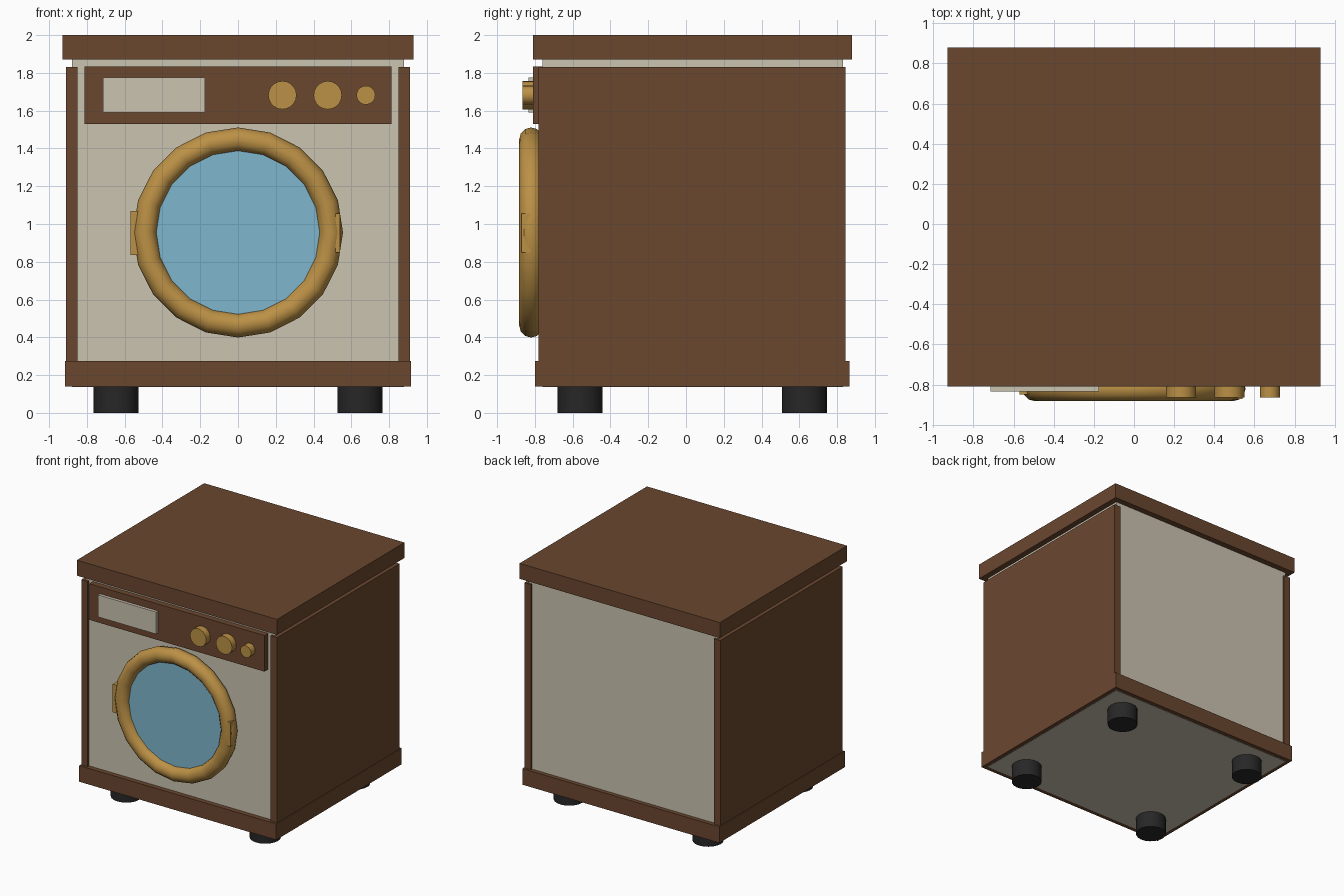
import bpy
import math

cube = bpy.data.objects.get("Cube")
if cube:
    bpy.data.objects.remove(cube, do_unlink=True)


def material(name, rgb):
    m = bpy.data.materials.new(name)
    m.use_nodes = True
    color = (*rgb, 1)
    m.diffuse_color = color
    bsdf = next(n for n in m.node_tree.nodes if n.type == 'BSDF_PRINCIPLED')
    bsdf.inputs["Base Color"].default_value = color
    bsdf.inputs["Roughness"].default_value = 0.6
    return m


wood = material("brown wood", (0.145, 0.063, 0.028))
cream = material("cream enamel", (0.6, 0.55, 0.44))
brass = material("brass", (0.5, 0.28, 0.06))
glass = material("blue glass", (0.21, 0.47, 0.61))
rubber = material("black rubber", (0.02, 0.02, 0.02))


def finish(name, mat, smooth=False):
    ob = bpy.context.object
    ob.name = ob.data.name = name
    ob.data.materials.append(mat)
    if smooth:
        bpy.ops.object.shade_smooth_by_angle(angle=math.radians(40))
    return ob


def box(name, mat, xs, ys, zs):
    """Box from its extents along each axis."""
    bpy.ops.mesh.primitive_cube_add(size=1, location=[sum(r) / 2 for r in (xs, ys, zs)])
    ob = bpy.context.object
    ob.scale = [r[1] - r[0] for r in (xs, ys, zs)]
    bpy.ops.object.transform_apply(location=False, rotation=False, scale=True)
    return finish(name, mat)


def front_disc(name, mat, x, z, radius, y_front, y_back, sides=20):
    """Cylinder whose axis points to the front."""
    bpy.ops.mesh.primitive_cylinder_add(
        vertices=sides, radius=radius, depth=y_back - y_front,
        location=(x, (y_front + y_back) / 2, z), rotation=(math.pi / 2, 0, 0))
    return finish(name, mat, True)


# Cabinet
box("body", cream, (-0.88, 0.88), (-0.76, 0.83), (0.137, 1.88))
box("top_slab", wood, (-0.93, 0.93), (-0.81, 0.88), (1.87, 2.0))
box("base_plinth", wood, (-0.915, 0.915), (-0.8, 0.865), (0.14, 0.275))
for side, s in (("left", 1), ("right", -1)):
    box(side + "_side_panel", wood, sorted((0.85 * s, 0.91 * s)), (-0.78, 0.845), (0.27, 1.83))

# Control panel with display and knobs
box("control_panel", wood, (-0.813, 0.813), (-0.81, -0.75), (1.53, 1.833))
box("display", cream, (-0.715, -0.175), (-0.835, -0.8), (1.59, 1.775))
for i, (x, r) in enumerate(((0.235, 0.075), (0.475, 0.075), (0.677, 0.05))):
    front_disc(f"knob_{i + 1}", brass, x, 1.682, r, -0.865, -0.8)

# Round door
door_z = 0.955
bpy.ops.mesh.primitive_torus_add(
    major_segments=20, minor_segments=12, major_radius=0.493, minor_radius=0.063,
    location=(0, -0.82, door_z), rotation=(math.pi / 2, 0, 0))
finish("door_ring", brass, True)
front_disc("door_glass", glass, 0, door_z, 0.46, -0.83, -0.75)
box("door_hinge", brass, (-0.57, -0.53), (-0.85, -0.75), (0.835, 1.07))
box("door_handle", brass, (0.515, 0.54), (-0.872, -0.82), (0.85, 1.055))

# Feet
for end, y in (("front", -0.56), ("back", 0.627)):
    for side, x in (("left", 0.645), ("right", -0.645)):
        bpy.ops.mesh.primitive_cylinder_add(vertices=20, radius=0.119, depth=0.15,
                                            location=(x, y, 0.075))
        finish(f"{end}_{side}_foot", rubber, True)
